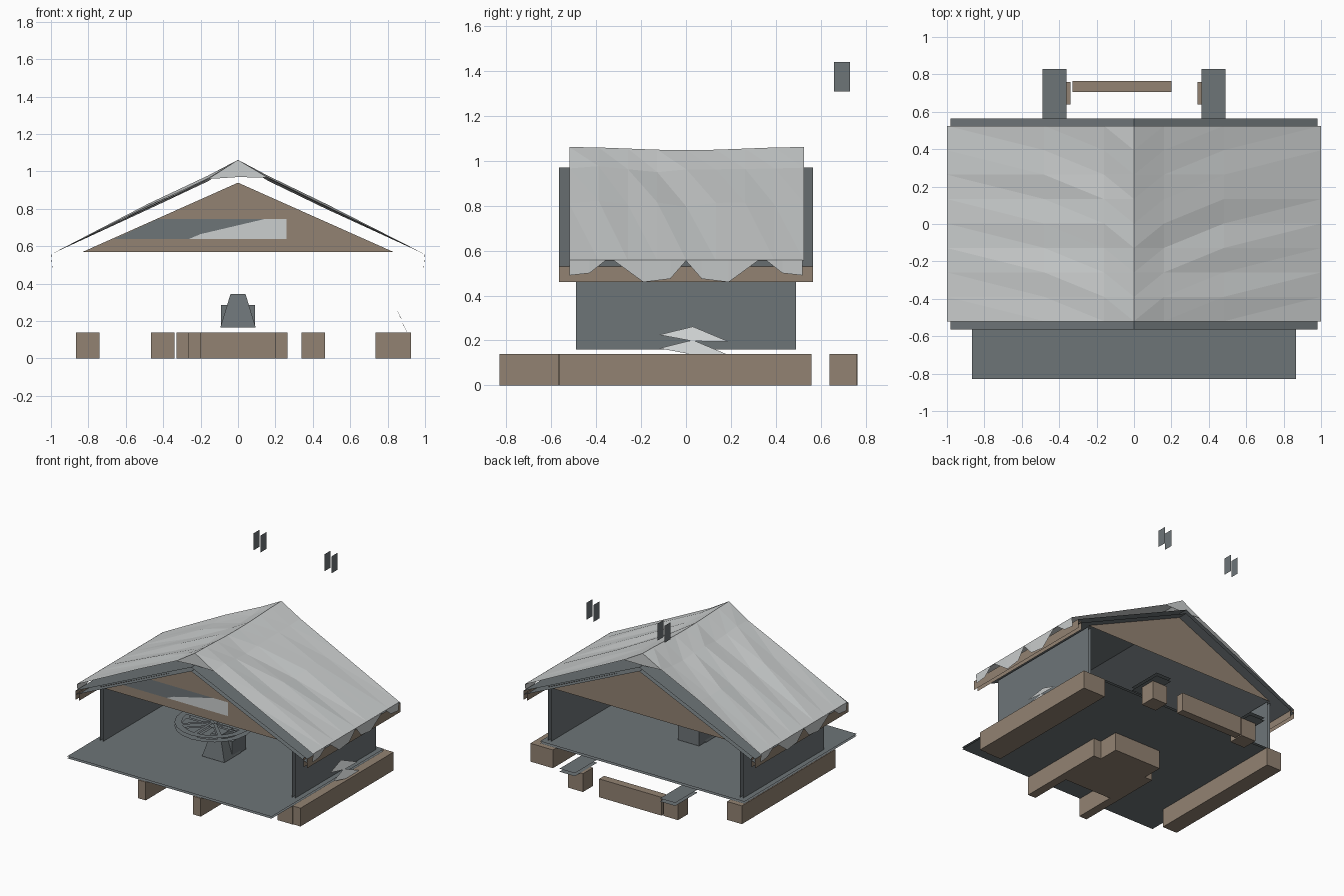
import bpy, math, random
from mathutils import Vector

random.seed(4)
cube = bpy.data.objects.get("Cube")
if cube:
    bpy.data.objects.remove(cube, do_unlink=True)


def material(name, rgb):
    m = bpy.data.materials.new(name)
    m.use_nodes = True
    m.diffuse_color = (*rgb, 1)
    m.node_tree.nodes["Principled BSDF"].inputs["Base Color"].default_value = (*rgb, 1)
    return m


GREY = material("slate grey", (.155, .177, .187))
WOOD = material("timber brown", (.29, .226, .17))
SNOW = material("snow", (.60, .62, .62))


def mesh(name, verts, faces, mat):
    me = bpy.data.meshes.new(name)
    me.from_pydata([tuple(v) for v in verts], [], faces)
    me.materials.append(mat)
    me.update()
    ob = bpy.data.objects.new(name, me)
    bpy.context.collection.objects.link(ob)
    return ob


def poly(name, verts, mat):
    return mesh(name, verts, [tuple(range(len(verts)))], mat)


def prism(name, lower, upper, mat):
    n = len(lower)
    sides = [(i, (i + 1) % n, n + (i + 1) % n, n + i) for i in range(n)]
    return mesh(name, lower + upper, [tuple(reversed(range(n))), tuple(range(n, 2 * n))] + sides, mat)


def rect(x0, x1, y0, y1, z):
    return [(x0, y0, z), (x1, y0, z), (x1, y1, z), (x0, y1, z)]


def box(name, x0, x1, y0, y1, z0, z1, mat):
    return prism(name, rect(x0, x1, y0, y1, z0), rect(x0, x1, y0, y1, z1), mat)


def side_sheet(name, x, y0, y1, z0, z1, mat):
    return poly(name, [(x, y0, z0), (x, y1, z0), (x, y1, z1), (x, y0, z1)], mat)


# Floor: two open sheets
for z in (.145, .16):
    poly("floor_sheet", rect(-.865, .865, -.83, .53, z), GREY)

# Foundation beams
TOP = .14
box("right_foundation", -.865, -.74, -.57, .56, 0, TOP, WOOD)
box("left_foundation", .735, .86, -.57, .56, 0, TOP, WOOD)
box("left_outer_foundation", .86, .925, -.565, .56, 0, TOP, WOOD)
box("hearth_base", -.265, .265, -.5, -.12, 0, TOP, WOOD)
box("hearth_base_back", -.2, .2, -.12, .04, 0, TOP, WOOD)
box("back_beam", -.33, .2, .705, .765, 0, TOP, WOOD)

for s in (-1, 1):
    # Front joists and back steps
    a, b = sorted((s * .2, s * .265))
    box("front_joist", a, b, -.83, -.5, 0, TOP, WOOD)
    a, b = sorted((s * .34, s * .465))
    box("step_block", a, b, .64, .76, 0, TOP, WOOD)
    a, b = sorted((s * .36, s * .49))
    for z in (.142, .165):
        poly("step_sheet", rect(a, b, .56, .83, z), GREY)

    # Side walls with two flush panels
    for x in (.80, .825):
        side_sheet("side_wall", s * x, -.49, .49, .16, .56, GREY)
    for y0, y1 in ((-.24, -.06), (.05, .24)):
        side_sheet("wall_panel", s * .829, y0, y1, .37, .5, GREY)

    # Roof sheets, eave boards and loose chimney sheets
    for drop in (0, .03):
        ridge, eave = .97 - drop, .53 - drop
        poly("roof_sheet", [(0, -.565, ridge), (s * .98, -.565, eave),
                            (s * .98, .565, eave), (0, .565, ridge)], GREY)
    for x in (.95, .98):
        side_sheet("eave_board", s * x, -.565, .565, .46, .53, WOOD)
    for off in (-.03, .03):
        side_sheet("chimney_sheet", s * .3 + off, .66, .73, 1.31, 1.44, GREY)

    # Scalloped snow hanging from the eaves
    half = [(.0, .555), (.07, .475), (.19, .46), (.32, .555), (.36, .555), (.43, .50), (.52, .49)]
    edge = [(-y, z) for y, z in reversed(half[1:])] + half
    n = len(edge)
    verts = [(s * 1.0, y, .558) for y, z in edge] + [(s * (.998 - .08 * (.555 - z)), y, z) for y, z in edge]
    mesh("snow_drips", verts, [(i, i + 1, n + i + 1, n + i) for i in range(n - 1)], SNOW)

# Gables
for y in (-.49, .49):
    poly("gable", [(-.83, y, .57), (.83, y, .57), (0, y, .94)], WOOD)
Y = -.494


def plate(name, pts, mat, y=Y):
    return poly(name, [(x, y, z) for x, z in pts], mat)


plate("gable_strip", [(-.66, .64), (-.26, .64), (-.26, .745), (-.43, .745)], GREY)
plate("window_shade", [(-.26, .64), (-.2, .665), (.14, .745), (-.26, .745)], GREY)
plate("window_pane", [(-.26, .64), (.26, .64), (.26, .745), (.14, .745), (-.2, .665)], SNOW)

# Snow blanket on the roof, sagging along the ridge
xs = [-1, -.48, -.16, 0, .16, .48, 1]
height = {1: .557, .48: .81, .16: .962, 0: 1.055}
rows = 9
verts, faces = [], []
for j in range(rows):
    t = j / (rows - 1)
    for x in xs:
        z = height[abs(x)]
        if abs(x) < 1:
            z += .007 * math.cos(t * math.tau)
        if 0 < abs(x) < 1:
            z += random.uniform(-.012, .012)
        verts.append((x, -.52 + 1.045 * t, z))
w = len(xs)
for j in range(rows - 1):
    for i in range(w - 1):
        a, b, c, d = j * w + i, j * w + i + 1, (j + 1) * w + i + 1, (j + 1) * w + i
        faces += [(a, b, d), (b, c, d)] if i < 3 else [(a, b, c), (a, c, d)]
mesh("roof_snow", verts, faces, SNOW)
for row in (0, rows - 1):
    l, m, r = (Vector(verts[row * w + k]) for k in (2, 3, 4))
    poly("ridge_snow_end", [l, (0, m.y, .97), r, m], SNOW)

# Tapered hearth on the floor
prism("hearth", rect(-.095, .095, -.3, -.1, .165), rect(-.04, .04, -.27, -.12, .345), GREY)
box("hearth_back", -.09, .09, -.2, -.03, .165, .285, GREY)

# Flat spoked wheel in two layers
CY = -.29


def ring_point(r, ang, z):
    return (r * math.cos(ang), CY + r * math.sin(ang), z)


SEG = 20
for z in (.42, .45):
    angs = [math.tau * i / SEG for i in range(SEG)]
    verts = [ring_point(.275, a, z) for a in angs] + [ring_point(.225, a, z) for a in angs]
    mesh("wheel_rim", verts, [(i, (i + 1) % SEG, SEG + (i + 1) % SEG, SEG + i) for i in range(SEG)], GREY)
    for k in range(8):
        a = math.tau * k / 8
        poly("wheel_spoke", [ring_point(.03, a - .4, z), ring_point(.23, a - .06, z),
                             ring_point(.23, a + .06, z), ring_point(.03, a + .4, z)], GREY)

# Small snow slabs leaning against the left wall
for x, z in ((.85, 0), (.875, -.06)):
    poly("snow_slab", [(x, .03, .262 + z), (x + .03, .19, .195 + z),
                       (x + .03, .03, .197 + z), (x + .015, -.12, .225 + z)], SNOW)
